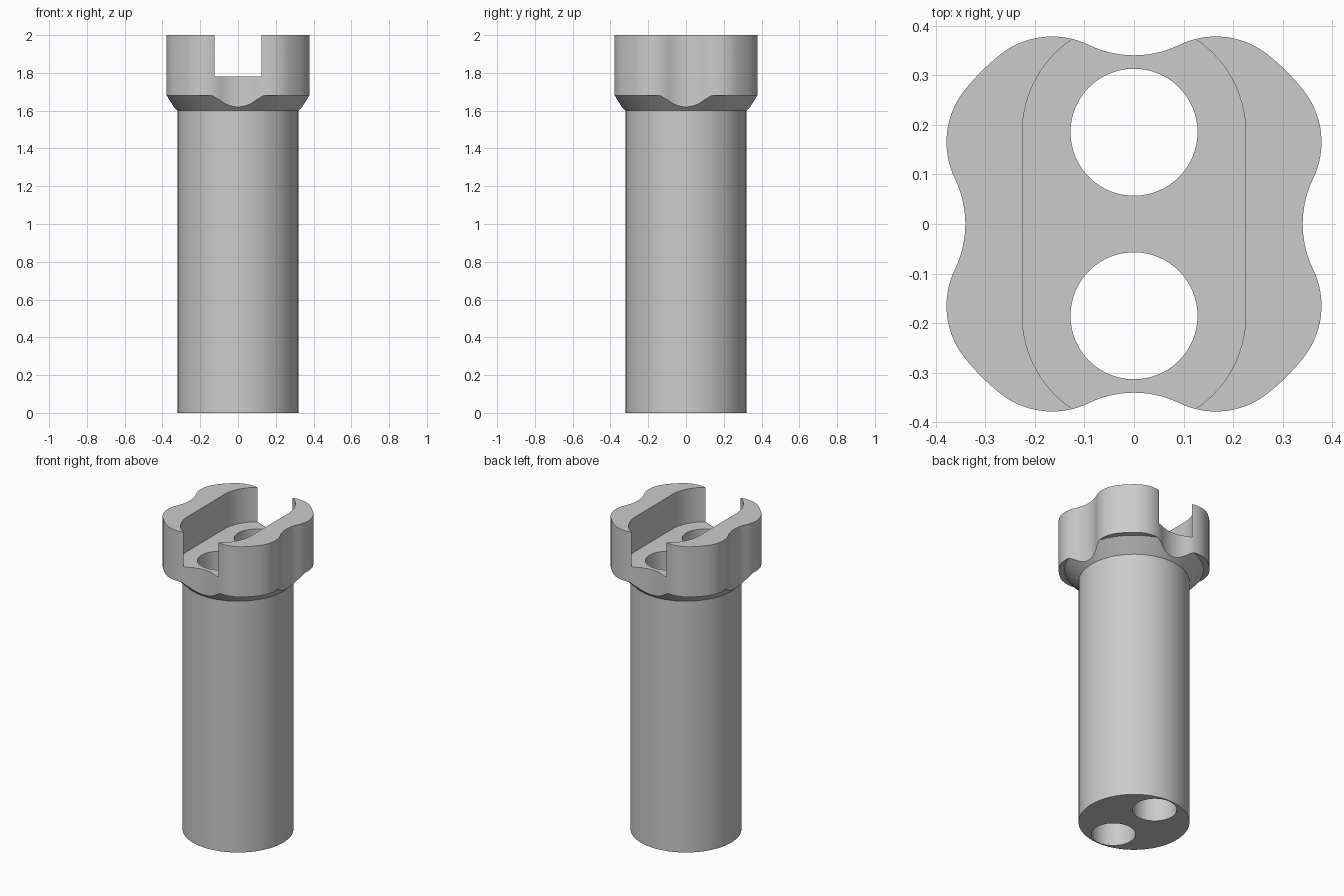
import bpy, bmesh, math
from mathutils import Vector, Matrix

if "Cube" in bpy.data.objects:
    bpy.data.objects.remove(bpy.data.objects["Cube"])

HOLE_Y = 0.185     # offset of both bores from the centre


def arc(cx, cy, r, start, end, n):
    """Points of an arc in degrees, without its last point."""
    angles = [math.radians(start + (end - start) * i / n) for i in range(n)]
    return [Vector((cx + r * math.cos(a), cy + r * math.sin(a))) for a in angles]


def finish(name, bm):
    bmesh.ops.recalc_face_normals(bm, faces=bm.faces)
    mesh = bpy.data.meshes.new(name)
    bm.to_mesh(mesh)
    bm.free()
    obj = bpy.data.objects.new(name, mesh)
    bpy.context.collection.objects.link(obj)
    return obj


def prism(name, outline, z0, z1):
    bm = bmesh.new()
    face = bm.faces.new([bm.verts.new((p.x, p.y, z0)) for p in outline])
    top = bmesh.ops.extrude_face_region(bm, geom=[face])["geom"]
    verts = [v for v in top if isinstance(v, bmesh.types.BMVert)]
    bmesh.ops.translate(bm, verts=verts, vec=(0, 0, z1 - z0))
    return finish(name, bm)


def lathe(name, profile, steps=128):
    bm = bmesh.new()
    verts = [bm.verts.new((r, 0, z)) for r, z in profile]
    edges = [bm.edges.new(pair) for pair in zip(verts, verts[1:])]
    bmesh.ops.spin(bm, geom=verts + edges, axis=(0, 0, 1), cent=(0, 0, 0),
                   angle=math.tau, steps=steps)
    bmesh.ops.remove_doubles(bm, verts=bm.verts, dist=1e-5)
    return finish(name, bm)


def combine(target, tool, operation):
    mod = target.modifiers.new(operation, "BOOLEAN")
    mod.operation, mod.solver, mod.object = operation, "EXACT", tool
    bpy.context.view_layer.objects.active = target
    bpy.ops.object.modifier_apply(modifier=mod.name)
    bpy.data.objects.remove(tool)


# Four-lobed outline: rounded corners joined by shallow hollows
quarter = (arc(0, 0, 0.435, 45, 51.8, 4)
           + arc(0.165, 0.21, 0.168, 51.8, 116, 16)
           + arc(0, 0.549, 0.209, 296, 244, 14)
           + arc(-0.165, 0.21, 0.168, 64, 128.2, 16)
           + arc(0, 0, 0.435, 128.2, 135, 4))
outline = [Matrix.Rotation(math.radians(90 * k), 2) @ p
           for k in range(4) for p in quarter]
body = prism("slotted_post", outline, 0, 2)

# Round shaft, flared collar and full-width head
turned = lathe("turned_shape", [(0, -0.1), (0.32, -0.1), (0.32, 1.6), (0.4, 1.68),
                                (0.5, 1.68), (0.5, 2.1), (0, 2.1)])
combine(body, turned, "INTERSECT")

# Round-ended slot across the head
slot = arc(0, HOLE_Y, 0.225, 0, 180, 48) + [Vector((-0.225, HOLE_Y))]
slot += [-p for p in slot]
combine(body, prism("slot_cutter", slot, 1.78, 2.1), "DIFFERENCE")

# Two bores through the full length
for side in (-1, 1):
    bore = prism("bore_cutter", arc(0, side * HOLE_Y, 0.128, 0, 360, 64), -0.2, 2.2)
    combine(body, bore, "DIFFERENCE")

# Plain grey material
grey = bpy.data.materials.new("plain_grey")
grey.use_nodes = True
colour = (0.6, 0.6, 0.6, 1)
grey.diffuse_color = colour
grey.node_tree.nodes["Principled BSDF"].inputs["Base Color"].default_value = colour
body.data.materials.clear()
body.data.materials.append(grey)
for poly in body.data.polygons:
    poly.material_index = 0

bpy.ops.object.select_all(action="DESELECT")
body.select_set(True)
bpy.context.view_layer.objects.active = body
bpy.ops.object.shade_smooth_by_angle(angle=math.radians(30))
